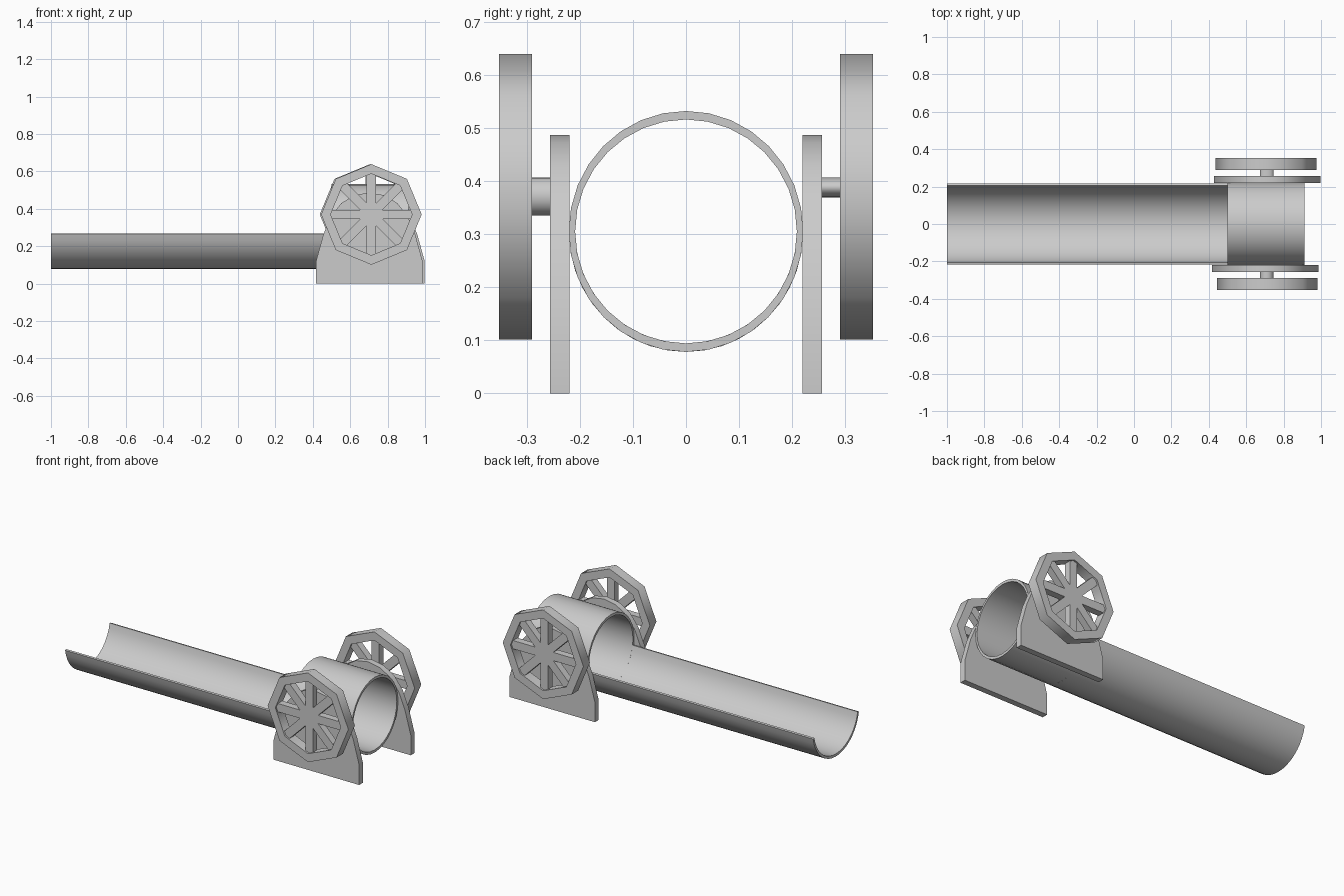
import bpy, bmesh, math
from mathutils import Matrix, Vector

if "Cube" in bpy.data.objects:
    bpy.data.objects.remove(bpy.data.objects["Cube"])

grey = bpy.data.materials.new("light_grey")
grey.use_nodes = True
grey.diffuse_color = (0.6, 0.6, 0.6, 1)
grey.node_tree.nodes["Principled BSDF"].inputs["Base Color"].default_value = (0.6, 0.6, 0.6, 1)


def finish(name, bm, angle=50):
    bmesh.ops.recalc_face_normals(bm, faces=bm.faces)
    me = bpy.data.meshes.new(name)
    bm.to_mesh(me)
    bm.free()
    me.materials.append(grey)
    ob = bpy.data.objects.new(name, me)
    bpy.context.collection.objects.link(ob)
    bpy.ops.object.select_all(action='DESELECT')
    ob.select_set(True)
    bpy.context.view_layer.objects.active = ob
    bpy.ops.object.shade_smooth_by_angle(angle=math.radians(angle))
    return ob


def extrude_face(bm, points, direction):
    """Solid prism from a flat outline."""
    face = bm.faces.new([bm.verts.new(p) for p in points])
    new = bmesh.ops.extrude_face_region(bm, geom=[face])["geom"]
    bmesh.ops.translate(bm, verts=[v for v in new if isinstance(v, bmesh.types.BMVert)], vec=direction)


def ring_sweep(bm, outer, inner, vec, closed):
    """Walled band between two outlines, extruded along vec."""
    vec = Vector(vec)
    rows = [[bm.verts.new(q) for q in (o, i, Vector(i) + vec, Vector(o) + vec)]
            for o, i in zip(outer, inner)]
    n = len(rows)
    for k in range(n if closed else n - 1):
        a, b = rows[k], rows[(k + 1) % n]
        for j in range(4):
            bm.faces.new((a[j], a[(j + 1) % 4], b[(j + 1) % 4], b[j]))
    if not closed:
        bm.faces.new(rows[0])
        bm.faces.new(rows[-1])


# Barrel: full pipe at one end, open trough along the rest
def pipe(name, x0, x1, a0, a1, steps, closed):
    def arc(ry, rz):
        return [(x0, ry * math.cos(a), 0.305 + rz * math.sin(a))
                for a in (math.radians(a0 + (a1 - a0) * k / steps)
                          for k in range(steps if closed else steps + 1))]
    bm = bmesh.new()
    ring_sweep(bm, arc(0.221, 0.227), arc(0.209, 0.211), (x1 - x0, 0, 0), closed)
    finish(name, bm, 35)


pipe("barrel_pipe", 0.5, 0.912, 0, 360, 32, True)
pipe("barrel_trough", -1.0, 0.5, 190, 350, 18, False)

# Half outline of a side plate with a rounded top
half = [(0.285, 0), (0.285, 0.12), (0.245, 0.265), (0.205, 0.36), (0.15, 0.43), (0.08, 0.473)]
outline = half + [(0, 0.487)] + [(-x, z) for x, z in reversed(half)]

HUB_Z, SIDES = 0.37, 8
for side, sy, plate_x, wheel_x, axle_z, axle_r in (
        ("right", -1, 0.702, 0.713, 0.371, 0.036),
        ("left", 1, 0.713, 0.706, 0.388, 0.019)):
    # Side plate
    bm = bmesh.new()
    extrude_face(bm, [(plate_x + x, sy * 0.22, z) for x, z in outline], (0, sy * 0.036, 0))
    finish(side + "_side_plate", bm, 40)

    # Axle
    bm = bmesh.new()
    bmesh.ops.create_cone(bm, cap_ends=True, segments=20, radius1=0.036, radius2=0.036, depth=0.09,
                          matrix=Matrix.Translation((0.71, sy * 0.285, axle_z))
                          @ Matrix.Diagonal((1, 1, axle_r / 0.036, 1))
                          @ Matrix.Rotation(math.pi / 2, 4, 'X'))
    finish(side + "_axle", bm)

    # Wheel rim: eight-sided ring with a corner at the top
    def octagon(r):
        return [(wheel_x + r * math.sin(k * math.tau / SIDES), sy * 0.29,
                 HUB_Z + r * math.cos(k * math.tau / SIDES)) for k in range(SIDES)]
    bm = bmesh.new()
    ring_sweep(bm, octagon(0.269), octagon(0.218), (0, sy * 0.062, 0), True)
    finish(side + "_wheel_rim", bm)

    # Spokes: four bars crossing the hub
    bm = bmesh.new()
    for k in range(4):
        bmesh.ops.create_cube(bm, size=1, matrix=Matrix.Translation((wheel_x, sy * 0.321, HUB_Z))
                              @ Matrix.Rotation(k * math.pi / 4, 4, 'Y')
                              @ Matrix.Diagonal((0.46, 0.042, 0.05, 1)))
    finish(side + "_wheel_spokes", bm, 30)
